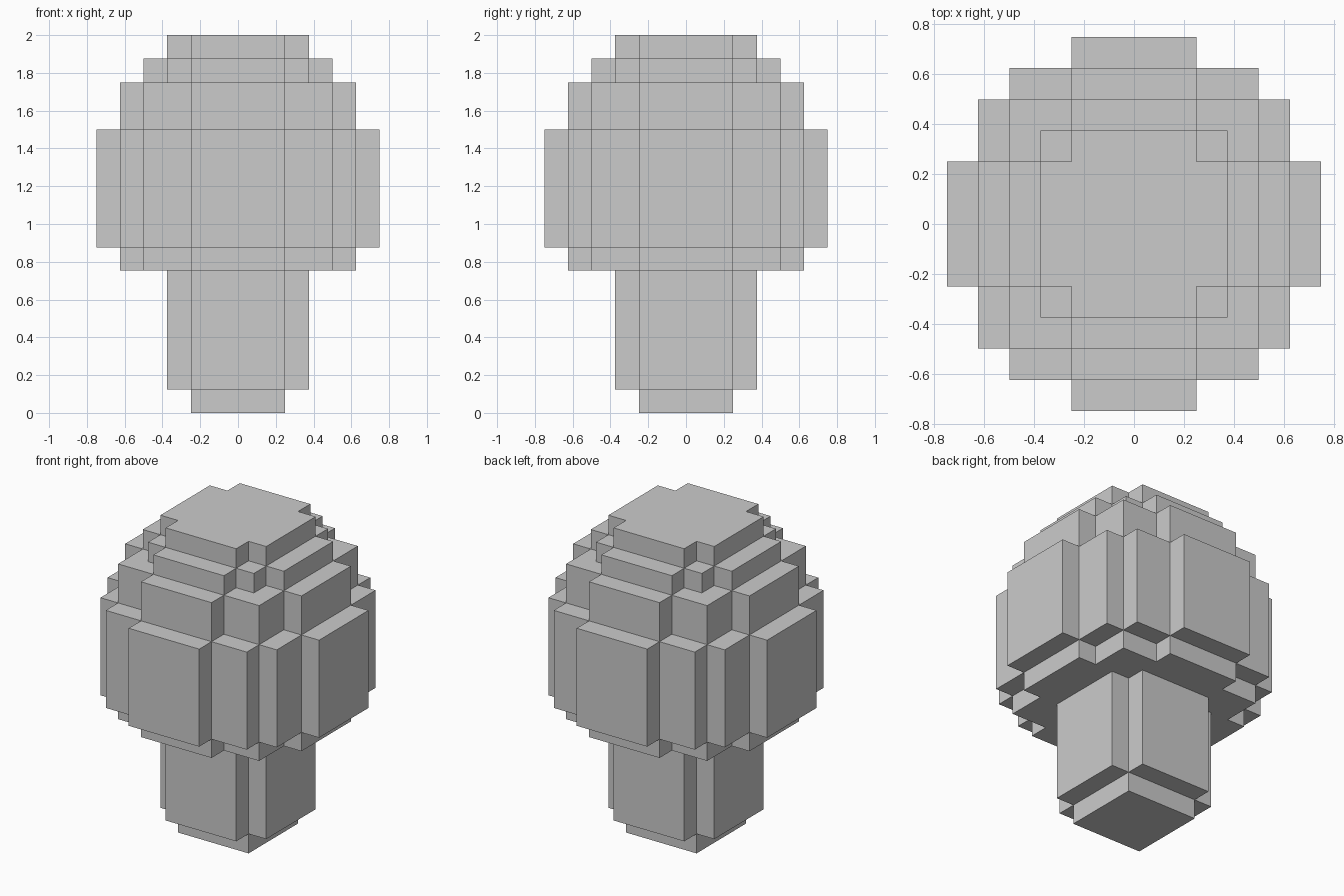
import bpy, bmesh

if "Cube" in bpy.data.objects:
    bpy.data.objects.remove(bpy.data.objects["Cube"])


def outline(corners):
    """Stepped outline from the outward corners of one quarter, turned four times."""
    quarter = [corners[0]]
    for (px, py), (x, y) in zip(corners, corners[1:]):
        quarter += [(x, py), (x, y)]
    points = []
    for _ in range(4):
        points += quarter
        quarter = [(-y, x) for x, y in quarter]
    return points


def stepped_part(name, layers):
    """Stack of flat-sided slabs: (bottom, top, corners, bottom cap, top cap)."""
    bm = bmesh.new()
    for z0, z1, corners, cap_bottom, cap_top in layers:
        pts = outline(corners)
        low = [bm.verts.new((x, y, z0)) for x, y in pts]
        high = [bm.verts.new((x, y, z1)) for x, y in pts]
        n = len(pts)
        for i in range(n):
            j = (i + 1) % n
            bm.faces.new((low[i], low[j], high[j], high[i]))
        if cap_bottom:
            bm.faces.new(low[::-1])
        if cap_top:
            bm.faces.new(high)
    mesh = bpy.data.meshes.new(name)
    bm.to_mesh(mesh)
    bm.free()
    obj = bpy.data.objects.new(name, mesh)
    bpy.context.collection.objects.link(obj)
    return obj


# Quarter cross-sections, from narrow to wide
SQUARE = [(0.25, 0.25)]
CROSS = [(0.375, 0.25), (0.25, 0.375)]
SMALL = [(0.5, 0.25), (0.375, 0.375), (0.25, 0.5)]
MEDIUM = [(0.625, 0.25), (0.5, 0.5), (0.25, 0.625)]
LARGE = [(0.75, 0.25), (0.625, 0.5), (0.5, 0.625), (0.25, 0.75)]

# Stem: square foot below a notched column
stepped_part("stem", [
    (0.0, 0.125, SQUARE, True, False),
    (0.125, 0.755, CROSS, True, False),
])

# Crown: rounded head in stepped slabs
stepped_part("crown", [
    (0.755, 0.875, MEDIUM, True, False),
    (0.875, 1.5, LARGE, True, True),
    (1.5, 1.75, MEDIUM, False, True),
    (1.75, 1.875, SMALL, False, True),
    (1.875, 2.0, CROSS, False, True),
])
